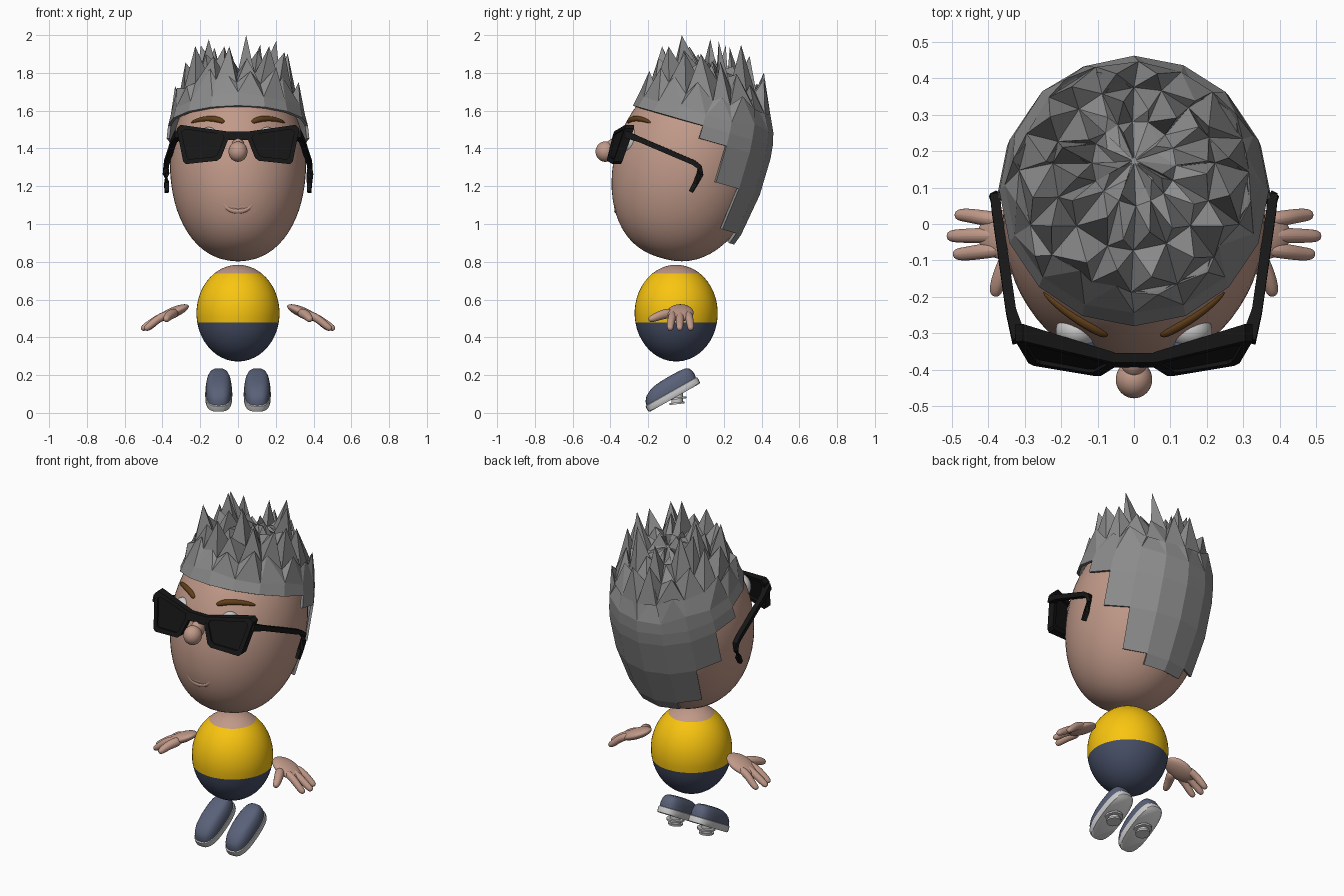
import bpy, bmesh, random
from math import sin, cos, pi, sqrt, radians
from mathutils import Vector, Matrix

if "Cube" in bpy.data.objects:
    bpy.data.objects.remove(bpy.data.objects["Cube"])

random.seed(4)
SKIN, SHIRT, NAVY = (.53, .32, .25), (.95, .56, .005), (.06, .075, .13)
BLACK, WHITE, BROWN = (.008, .008, .008), (.75, .77, .74), (.12, .05, .01)
mats = {}


def finish(name, bm, color=None, smooth=True, angle=40):
    bmesh.ops.recalc_face_normals(bm, faces=bm.faces[:])
    me = bpy.data.meshes.new(name)
    bm.to_mesh(me)
    bm.free()
    for p in me.polygons:
        p.use_smooth = smooth
    if smooth:
        me.set_sharp_from_angle(angle=radians(angle))
    ob = bpy.data.objects.new(name, me)
    bpy.context.collection.objects.link(ob)
    if color:
        if color not in mats:
            mats[color] = bpy.data.materials.new("paint_%d" % len(mats))
            mats[color].diffuse_color = (*color, 1)
        me.materials.append(mats[color])
    return ob


def loft(name, rings, color, smooth=True, caps=True, closed=False):
    """Skin a list of equal-length point rings."""
    bm = bmesh.new()
    vs = [[bm.verts.new(p) for p in r] for r in rings]
    n = len(vs[0])
    pairs = list(zip(vs, vs[1:])) + ([(vs[-1], vs[0])] if closed else [])
    for a, b in pairs:
        for i in range(n):
            j = (i + 1) % n
            bm.faces.new((a[i], a[j], b[j], b[i]))
    if caps and not closed:
        bm.faces.new(vs[0])
        bm.faces.new(vs[-1])
    return finish(name, bm, color, smooth)


def ellipsoid(name, c, r, color, rot=Matrix(), lo=.04, hi=pi - .04, n=40, caps=True, full=1):
    """full < 1 makes the lower half plumper."""
    rings = []
    m = max(6, int(n * (hi - lo) / 6))
    for k in range(m + 1):
        f = lo + (hi - lo) * k / m
        q = sin(f) ** (full if f > pi / 2 else 1)
        rings.append([Vector(c) + rot @ Vector((r[0] * q * cos(2 * pi * i / n),
                      r[1] * q * sin(2 * pi * i / n), r[2] * cos(f))) for i in range(n)])
    return loft(name, rings, color, caps=caps)


def tube(name, pts, radii, color, n=8, soft=2):
    pts = [Vector(p) for p in pts]
    rings = []
    for k, (p, r) in enumerate(zip(pts, radii)):
        t = (pts[min(k + 1, len(pts) - 1)] - pts[max(k - 1, 0)]).normalized()
        side = t.cross(Vector((0, .3, 1))).normalized()
        up = side.cross(t)
        rings.append([p + r * (side * cos(2 * pi * (i + .5) / n) + up * sin(2 * pi * (i + .5) / n))
                      for i in range(n)])
    ob = loft(name, rings, color, smooth=soft > 0)
    if soft:
        ob.modifiers.new("soft", "SUBSURF").levels = soft
        ob.modifiers["soft"].render_levels = soft
    return ob


# Head: egg leaning back
T = radians(16)
LEAN = Matrix.Rotation(-T, 4, 'X')
HC, HR = Vector((0, .01, 1.31)), (.36, .39, .51)
ellipsoid("head", HC, HR, SKIN, LEAN, n=64, full=.86)


def face_y(x, z):
    """y of the front head surface."""
    s, c, dz = sin(T), cos(T), z - HC.z
    A2, B2 = HR[2] ** 2, HR[1] ** 2
    a = s * s / A2 + c * c / B2
    b = 2 * s * c * dz * (1 / A2 - 1 / B2)
    d = dz * dz * (c * c / A2 + s * s / B2) - 1 + (x / HR[0]) ** 2
    return HC.y + (-b - sqrt(max(0, b * b - 4 * a * d))) / (2 * a)


# Hair: faceted shell with stepped back and poked spikes
rows = [(.53, .02), (.515, .31), (.46, .60), (.38, .85), (.30, .955), (.225, .995),
        (.155, 1.015), (-.045, 1.01), (-.275, .915), (-.335, .86)]
depth = [6, 7, 8, 9, 9, 8, 7, 6] + [5] * 8
bm = bmesh.new()
grid = []
for k, (u, f) in enumerate(rows):
    ring = []
    for i in range(16):
        t = 2 * pi * i / 16 + (random.uniform(-.06, .06) if 1 <= k <= 3 else 0)
        p = Vector((.372 * f * cos(t), .387 * f * sin(t) + .018, u))
        if 1 <= k <= 4:
            p.z += random.uniform(-.02, .015)
        ring.append(bm.verts.new(HC + LEAN @ p))
    grid.append(ring)
tops = {0: [], 1: [], 2: [], 3: []}
for i in range(16):
    for k in range(depth[i]):
        j = (i + 1) % 16
        f = bm.faces.new((grid[k][i], grid[k + 1][i], grid[k + 1][j], grid[k][j]))
        if k in tops:
            tops[k].append(f)
bm.faces.new(grid[0])
for k, (lo, hi, lean) in {0: (-.03, .07, 0), 1: (.05, .22, .05), 2: (.08, .2, -.02), 3: (.05, .13, -.05)}.items():
    for v in bmesh.ops.poke(bm, faces=tops[k])["verts"]:
        out = Vector((v.co.x, v.co.y - .12, 0)) * lean
        v.co += out + Vector((random.uniform(-.03, .03), random.uniform(-.03, .02), random.uniform(lo, hi)))
        v.co.z = min(v.co.z, 2.0)
bmesh.ops.delete(bm, geom=[v for v in bm.verts if not v.link_faces], context='VERTS')
hair = finish("hair", bm, (.26, .26, .26), smooth=False)
sol = hair.modifiers.new("thickness", "SOLIDIFY")
sol.thickness, sol.offset = .015, -1

# Nose and smile
ellipsoid("nose_tip", (0, -.427, 1.383), (.05, .052, .054), SKIN)
ellipsoid("nose_bridge", (0, -.375, 1.405), (.036, .05, .05), SKIN)
smile = [(-.085, 1.135), (-.075, 1.10), (-.045, 1.075), (0, 1.066), (.045, 1.075), (.075, 1.10), (.085, 1.135)]
tube("lower_lip", [(x, face_y(x, z) + .001, z) for x, z in smile],
     [.006, .012, .017, .02, .017, .012, .006], SKIN)
tube("upper_lip", [(x, face_y(x, z) - .002, z) for x, z in
     ((-.075, 1.12), (-.045, 1.093), (0, 1.086), (.045, 1.093), (.075, 1.12))],
     [.005, .009, .011, .009, .005], SKIN)


# Sunglasses surface: slanted and wrapped
def glass(x, z, d=0):
    return Vector((x, -.402 + .3 * (z - 1.42) + .2 * max(0, abs(x) - .06) + d, z))


lens = [(.305, 1.525), (.325, 1.505), (.29, 1.33), (.275, 1.317), (.11, 1.335), (.09, 1.35),
        (.045, 1.465), (.055, 1.49)]
cx, cz = .19, 1.425
hole = [(cx + (x - cx) * .8, cz + (z - cz) * .76) for x, z in lens]

for s, side in ((-1, "left"), (1, "right")):
    # Glasses
    ring = lambda pts, d: [glass(s * x, z, d * (.55 + 1.6 * x)) for x, z in pts]
    loft("glasses_frame_" + side, [ring(lens, 0), ring(lens, .045), ring(hole, .045), ring(hole, 0)],
         BLACK, smooth=False, closed=True)
    loft("glasses_lens_" + side, [ring(hole, .012), ring(hole, .022)], BLACK, smooth=False)
    tube("glasses_arm_" + side, [(s * .315, -.32, 1.475), (s * .338, -.24, 1.445), (s * .378, .04, 1.325),
         (s * .381, .073, 1.30), (s * .381, .075, 1.265), (s * .378, .05, 1.215), (s * .377, .025, 1.17)],
         [.028, .02, .019, .019, .018, .017, .015], BLACK, n=4, soft=0)
    # Eyes
    ellipsoid("eye_" + side, (s * .155, -.293, 1.443), (.06, .052, .07), WHITE)
    ellipsoid("iris_" + side, (s * .15, -.328, 1.443), (.043, .022, .047), (.12, .22, .6))
    ellipsoid("pupil_" + side, (s * .148, -.341, 1.443), (.02, .011, .022), BLACK, n=24)
    # Brows
    tube("brow_" + side, [(s * x, face_y(x, z) + .002, z) for x, z in
         ((.25, 1.535), (.215, 1.55), (.16, 1.558), (.11, 1.555), (.07, 1.537))],
         [.006, .014, .017, .019, .014], BROWN)
    # Hands
    slope = Matrix.Rotation(s * radians(24), 4, 'Y')
    ellipsoid("palm_" + side, (s * .345, -.03, .53), (.092, .07, .028), SKIN, slope)
    for k, (y0, y1, x1) in enumerate(((.01, .025, .492), (-.03, -.033, .514), (-.068, -.083, .497))):
        tube("finger_%d_%s" % (k, side), [(s * .36, y0, .527), (s * .42, (y0 + y1) / 2, .503),
             (s * (x1 - .03), y1, .46), (s * x1, y1, .44)], [.024, .023, .021, .016], SKIN)
    tube("thumb_" + side, [(s * .33, -.07, .53), (s * .355, -.12, .523), (s * .375, -.165, .505),
         (s * .384, -.2, .49)], [.03, .028, .024, .016], SKIN)
    # Shoes, pitched toe-down
    place = Matrix.Translation((s * .102, -.06, .08)) @ Matrix.Rotation(radians(29.5), 4, 'X')

    def sole(h, f, shift=0, n=32):
        pts = []
        for i in range(n):
            c, q = cos(2 * pi * i / n), sin(2 * pi * i / n)
            x, y = abs(c) ** .65 * (1 if c > 0 else -1), abs(q) ** .8 * (1 if q > 0 else -1)
            pts.append(place @ Vector((.072 * f * x, .158 * f * y + shift, h)))
        return pts
    loft("shoe_sole_" + side, [sole(0, .95), sole(.004, .99), sole(.02, 1), sole(.036, .99), sole(.04, .92)], WHITE)
    loft("shoe_upper_" + side, [sole(.036, .95), sole(.06, .94, .005), sole(.08, .88, .012), sole(.096, .77, .022),
         sole(.107, .62, .03), sole(.112, .35, .035), sole(.113, .05, .035)], (.1, .12, .19))
    # Stepped peg under the sole
    prof = [(.125, .03), (.082, .03), (.082, .05), (.072, .05), (.072, .03), (.056, .03), (.056, .04),
            (.046, .04), (.046, .02)]
    loft("shoe_peg_" + side, [[(s * .102 + r * cos(i * pi / 12), -.047 + r * sin(i * pi / 12),
         z + .12 * r * sin(i * pi / 12)) for i in range(24)] for z, r in prof], WHITE)

# Glasses bridge
loft("glasses_bridge", [[glass(x, 1.445, 0), glass(x, 1.49, 0), glass(x, 1.49, .026), glass(x, 1.445, .026)]
     for x in (-.06, 0, .06)], BLACK, smooth=False)

# Torso in three colour bands
for name, lo, hi, col in (("neckline", .03, .604, SKIN), ("shirt", .604, 1.768, SHIRT),
                          ("trousers", 1.768, pi - .03, NAVY)):
    ellipsoid(name, (0, -.052, .528), (.22, .22, .256), col, lo=lo, hi=hi, n=48, caps=name != "shirt")

for m in bpy.data.materials:
    if m.users and not m.is_grease_pencil:
        m.use_nodes = True
        m.node_tree.nodes["Principled BSDF"].inputs["Base Color"].default_value = m.diffuse_color
